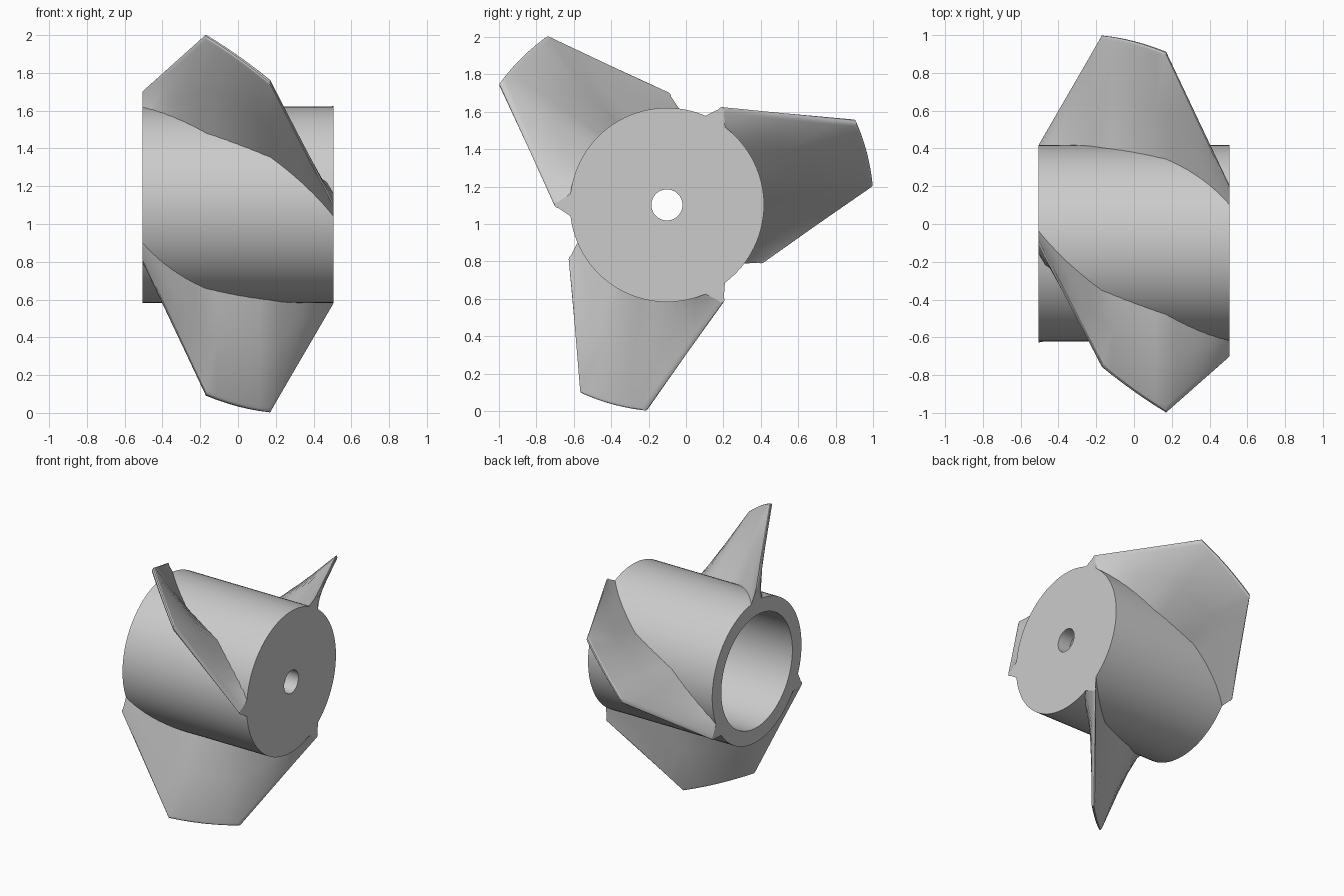
import bpy, bmesh
from math import cos, sin, pi, radians

if "Cube" in bpy.data.objects:
    bpy.data.objects.remove(bpy.data.objects["Cube"])

CY, CZ = -0.102, 1.102      # rotor axis, parallel to x


def loft(name, rings, close_rings):
    """Join equal-length closed rings; cap the ends or close the loop."""
    bm = bmesh.new()
    vr = [[bm.verts.new(p) for p in ring] for ring in rings]
    n, m = len(vr), len(vr[0])
    for i in range(n if close_rings else n - 1):
        a, b = vr[i], vr[(i + 1) % n]
        for j in range(m):
            k = (j + 1) % m
            bm.faces.new((a[j], a[k], b[k], b[j]))
    if not close_rings:
        bm.faces.new(vr[0])
        bm.faces.new(vr[-1])
    bmesh.ops.recalc_face_normals(bm, faces=bm.faces)
    me = bpy.data.meshes.new(name)
    bm.to_mesh(me)
    bm.free()
    ob = bpy.data.objects.new(name, me)
    bpy.context.collection.objects.link(ob)
    bpy.ops.object.select_all(action='DESELECT')
    ob.select_set(True)
    bpy.context.view_layer.objects.active = ob
    bpy.ops.object.shade_smooth_by_angle(angle=radians(25))
    return ob


# hub: hollow cup open at -x, with a bored end plate at +x
profile = [(-.505, .519), (.505, .519), (.505, .083),
           (.405, .083), (.405, .413), (-.505, .413)]
SEG = 96
loft("hub", [[(x, CY + r * cos(2 * pi * i / SEG), CZ + r * sin(2 * pi * i / SEG))
              for x, r in profile] for i in range(SEG)], True)

# blade stations: x, angle (deg), tip radius, half thickness at the tip, at the root
STATIONS = [(-.505, -30.5, .600, .018, .098),
            (-.170, 5.8, 1.105, .020, .068),
            (.170, 23.8, 1.105, .020, .068),
            (.505, 60.0, .600, .018, .098)]
ROOT = .46                  # blades start inside the hub wall


def section(x, ang, tip, tt, tr, turn):
    """Tapered blade cross-section with a softened tip."""
    a = radians(ang + turn)
    edge = tip - .022
    mid = (ROOT + edge) / 2
    half = [(ROOT, tr), (mid, (tr + tt) / 2), (edge, tt),
            (tip - .007, tt * .75), (tip, tt * .35)]
    pts = half + [(r, -t) for r, t in reversed(half)]
    return [(x, CY + r * cos(a) - t * sin(a), CZ + r * sin(a) + t * cos(a))
            for r, t in pts]


def lerp(p, q, f):
    return tuple(u + (v - u) * f for u, v in zip(p, q))


# three blades: straight ruled outer panels, arc-tipped middle panel
STEPS = 6
for b in range(3):
    turn = 120 * b
    rings = []
    for i in range(3):
        s0, s1 = STATIONS[i], STATIONS[i + 1]
        for k in range(STEPS):
            f = k / STEPS
            if i == 1:
                rings.append(section(*lerp(s0, s1, f), turn))
            else:
                rings.append([lerp(p, q, f) for p, q in
                              zip(section(*s0, turn), section(*s1, turn))])
    rings.append(section(*STATIONS[3], turn))
    loft(f"blade_{b + 1}", rings, False)
